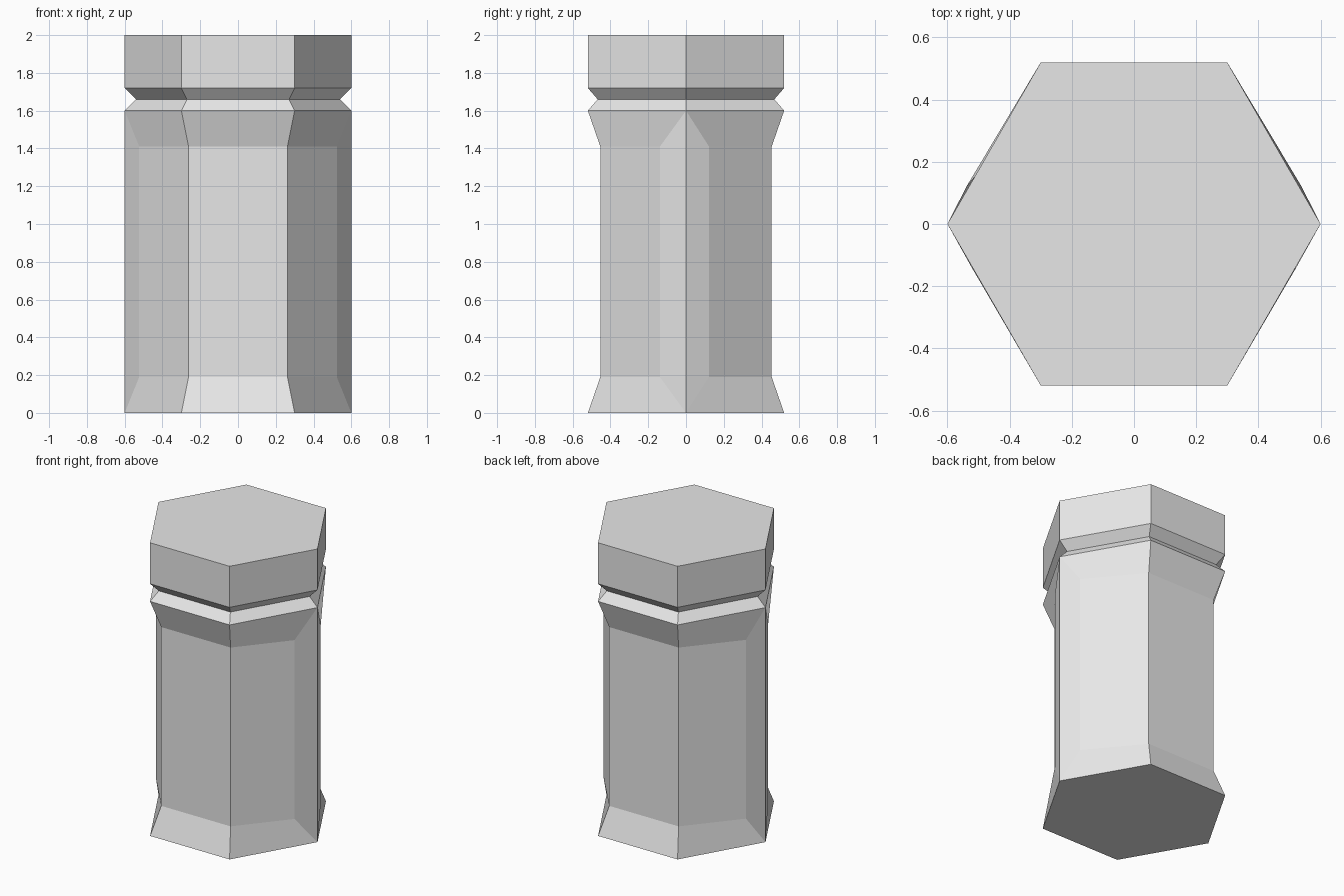
import bpy
import bmesh
from math import cos, sin, pi

cube = bpy.data.objects.get("Cube")
if cube:
    bpy.data.objects.remove(cube, do_unlink=True)

RADIUS = 0.6
SIDE_CORNERS = (0, 3)  # the two corners that stay straight along the shaft

grey = bpy.data.materials.new("stone_grey")
grey.use_nodes = True
colour = (0.8, 0.8, 0.8, 1)
grey.diffuse_color = colour
grey.node_tree.nodes["Principled BSDF"].inputs["Base Color"].default_value = colour

bm = bmesh.new()


def corner(i, scale=1.0):
    a = i * pi / 3
    return RADIUS * scale * cos(a), RADIUS * scale * sin(a)


def ring(z, scale=1.0):
    return [bm.verts.new((*corner(i, scale), z)) for i in range(6)]


def loft(low, high):
    for i in range(6):
        j = (i + 1) % 6
        bm.faces.new((low[i], low[j], high[j], high[i]))


def waist_point(i, neighbour):
    """Where a side panel's recessed edge sits at this corner."""
    x, y = corner(i, 0.873)
    if i in SIDE_CORNERS:
        back = corner(neighbour)[1] > 0
        sign = 1 if x > 0 else -1
        return (sign * 0.538, 0.122) if back else (sign * 0.523, -0.138)
    return x, y


# Base, collar, neck groove and cap
base = ring(0)
collar = ring(1.6)
neck = ring(1.66, 0.9)
cap_low = ring(1.72)
cap_top = ring(2)
bm.faces.new(base[::-1])
loft(collar, neck)
loft(neck, cap_low)
loft(cap_low, cap_top)
bm.faces.new(cap_top)

# Waisted shaft: flared foot, panel and flared head on each of the six sides
for i in range(6):
    j = (i + 1) % 6
    p, q = waist_point(i, j), waist_point(j, i)
    p_low, q_low = (bm.verts.new((*c, 0.19)) for c in (p, q))
    p_high, q_high = (bm.verts.new((*c, 1.41)) for c in (p, q))
    bm.faces.new((base[i], base[j], q_low, p_low))
    bm.faces.new((p_low, q_low, q_high, p_high))
    bm.faces.new((p_high, q_high, collar[j], collar[i]))
    # Straight strips running up beside the side corners
    if i in SIDE_CORNERS:
        bm.faces.new((base[i], p_low, p_high, collar[i]))
    if j in SIDE_CORNERS:
        bm.faces.new((q_low, base[j], collar[j], q_high))

bmesh.ops.remove_doubles(bm, verts=bm.verts, dist=0.0005)
bmesh.ops.recalc_face_normals(bm, faces=bm.faces)

mesh = bpy.data.meshes.new("hexagonal_column")
bm.to_mesh(mesh)
bm.free()
mesh.materials.append(grey)
column = bpy.data.objects.new("hexagonal_column", mesh)
bpy.context.collection.objects.link(column)
